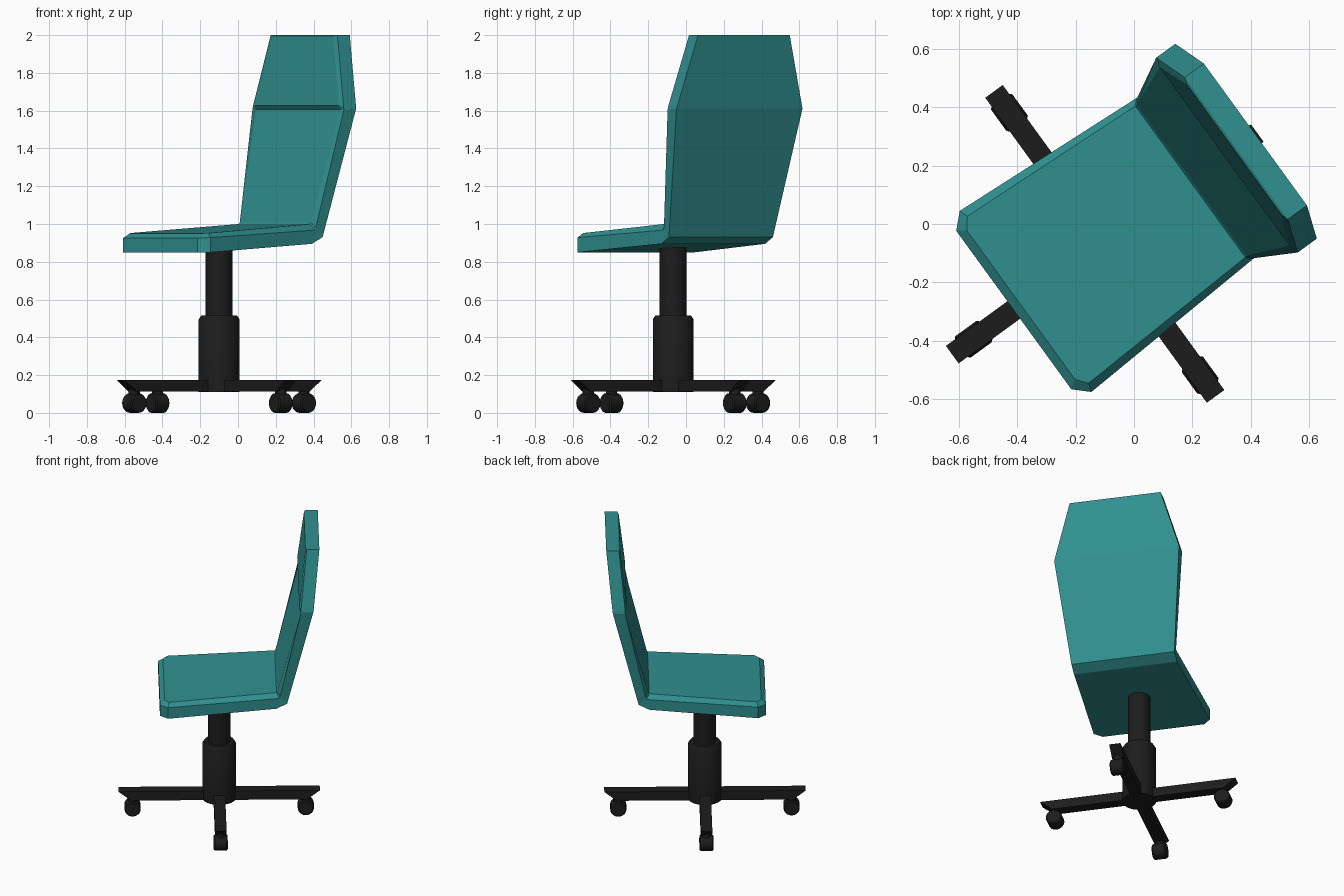
import bpy, math
from mathutils import Matrix, Vector

if "Cube" in bpy.data.objects:
    bpy.data.objects.remove(bpy.data.objects["Cube"])

# The whole chair is modelled facing -y around its column, then turned and moved
PLACE = Matrix.Translation((-0.10, -0.068, 0)) @ Matrix.Rotation(math.radians(-54), 4, 'Z')


def material(name, rgb):
    m = bpy.data.materials.new(name)
    m.diffuse_color = (*rgb, 1)
    m.use_nodes = True
    m.node_tree.nodes["Principled BSDF"].inputs["Base Color"].default_value = m.diffuse_color
    return m


TEAL = material("teal_shell", (0.03, 0.28, 0.28))
BLACK = material("black_plastic", (0.012, 0.012, 0.012))


def make(name, verts, faces, mat, matrix=Matrix(), smooth=False):
    me = bpy.data.meshes.new(name)
    me.from_pydata(verts, [], faces)
    me.materials.append(mat)
    ob = bpy.data.objects.new(name, me)
    bpy.context.collection.objects.link(ob)
    ob.matrix_world = PLACE @ matrix
    bpy.ops.object.select_all(action='DESELECT')
    ob.select_set(True)
    bpy.context.view_layer.objects.active = ob
    bpy.ops.object.mode_set(mode='EDIT')
    bpy.ops.mesh.select_all(action='SELECT')
    bpy.ops.mesh.normals_make_consistent(inside=False)
    bpy.ops.object.mode_set(mode='OBJECT')
    if smooth:
        bpy.ops.object.shade_smooth_by_angle(angle=math.radians(35))
    return ob


def turned(name, profile, sides, mat, matrix=Matrix()):
    """Closed solid of revolution from (radius, z) points."""
    verts = [(r * math.cos(2 * math.pi * i / sides), r * math.sin(2 * math.pi * i / sides), z)
             for r, z in profile for i in range(sides)]
    n = len(profile)
    faces = [(k * sides + i, k * sides + (i + 1) % sides,
              (k + 1) * sides + (i + 1) % sides, (k + 1) * sides + i)
             for k in range(n - 1) for i in range(sides)]
    faces += [tuple(range(sides))[::-1], tuple(range((n - 1) * sides, n * sides))]
    return make(name, verts, faces, mat, matrix, True)


# Seat and backrest shell: stations of half width, face half width,
# then (y, z) of the underside, the rim and the padded face
stations = [
    (0.335, 0.315, (-0.385, 0.85), (-0.385, 0.925), (-0.355, 0.95)),
    (0.383, 0.353, (-0.335, 0.85), (-0.335, 0.928), (-0.325, 0.952)),
    (0.340, 0.320, (0.360, 0.895), (0.380, 0.968), (0.362, 1.0)),
    (0.340, 0.320, (0.430, 0.93), (0.385, 0.98), (0.368, 1.01)),
    (0.412, 0.385, (0.597, 1.61), (0.517, 1.605), (0.522, 1.605)),
    (0.408, 0.380, (0.599, 1.625), (0.518, 1.625), (0.507, 1.627)),
    (0.300, 0.275, (0.637, 2.0), (0.556, 2.0), (0.548, 1.995)),
]
verts, faces = [], []
for w, wt, b, r, t in stations:
    verts += [(-w, *b), (w, *b), (w, *r), (wt, *t), (-wt, *t), (-w, *r)]
for k in range(len(stations) - 1):
    a, c = 6 * k, 6 * k + 6
    faces += [(a + i, a + (i + 1) % 6, c + (i + 1) % 6, c + i) for i in range(6)]
for e in (0, 6 * (len(stations) - 1)):
    faces += [(e, e + 1, e + 2, e + 5), (e + 5, e + 2, e + 3, e + 4)]
make("seat_and_backrest", verts, faces, TEAL)

# Gas column
turned("lower_column", [(0.108, 0.11), (0.108, 0.495), (0.095, 0.515)], 32, BLACK)
turned("upper_column", [(0.072, 0.45), (0.072, 0.885)], 32, BLACK)

# Four base legs with slanted tips, each with a caster
for n in range(4):
    spin = Matrix.Rotation(n * math.pi / 2, 4, 'Z')
    side = [(0, 0.112), (0.565, 0.112), (0.645, 0.175), (0, 0.175)]
    lv = [(x, s * 0.037, z) for s in (-1, 1) for x, z in side]
    lf = [(0, 1, 2, 3), (7, 6, 5, 4)] + [(i, (i + 1) % 4, (i + 1) % 4 + 4, i + 4) for i in range(4)]
    make(f"leg_{n + 1}", lv, lf, BLACK, spin)
    hub = spin @ Matrix.Translation((0.555, 0, 0.052)) @ Matrix.Rotation(math.pi / 2, 4, 'X')
    turned(f"caster_{n + 1}", [(0.045, -0.045), (0.052, -0.038), (0.052, 0.038), (0.045, 0.045)],
           20, BLACK, hub)
    # Caster stem
    turned(f"caster_stem_{n + 1}", [(0.03, 0.06), (0.03, 0.13)], 12, BLACK,
           spin @ Matrix.Translation((0.555, 0, 0)))
